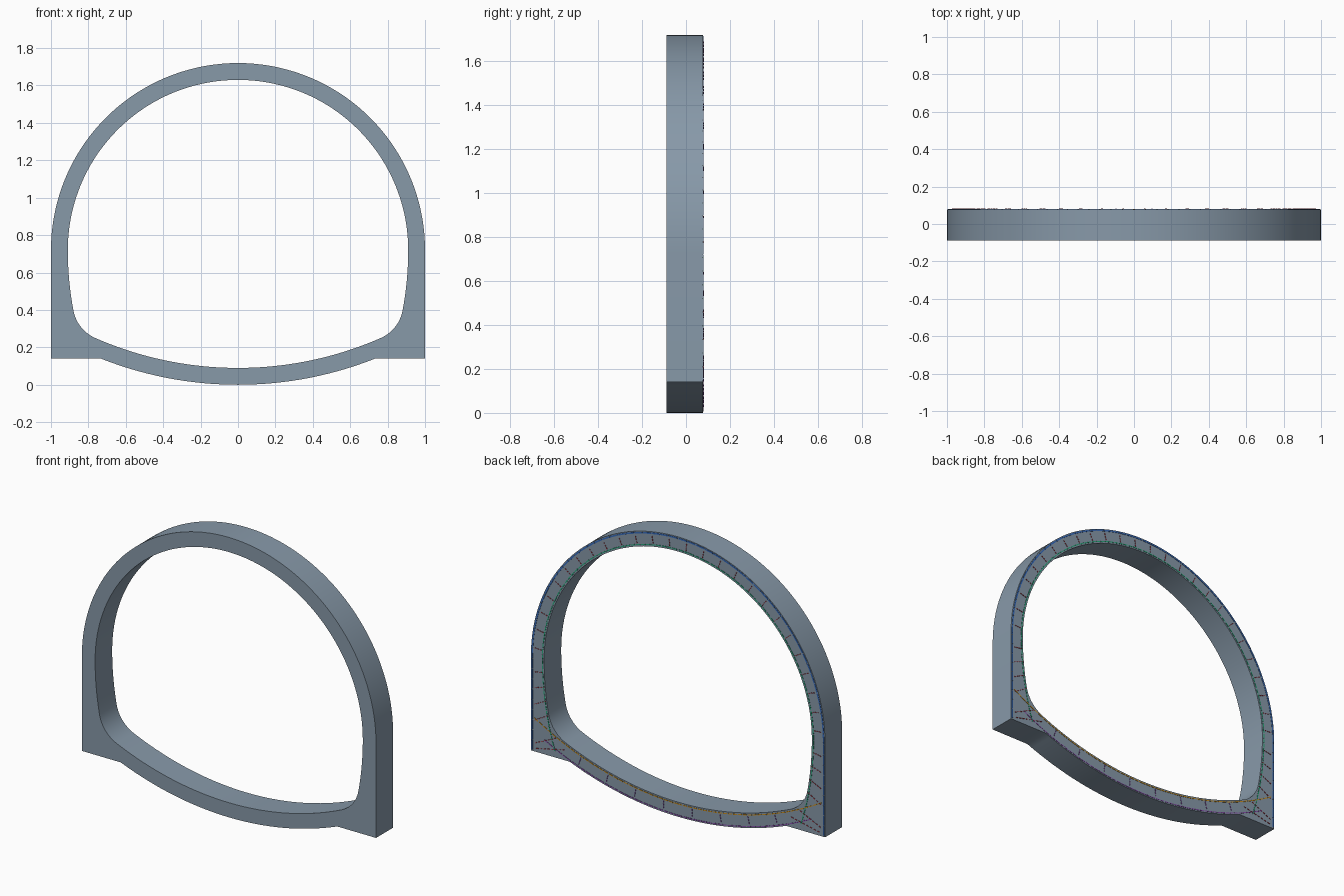
import bpy, bmesh
from math import sin, cos, pi, atan2, hypot, sqrt, radians

if "Cube" in bpy.data.objects:
    bpy.data.objects.remove(bpy.data.objects["Cube"])

FRONT, BACK = -0.088, 0.078


def material(name, rgb):
    m = bpy.data.materials.new(name)
    m.diffuse_color = (*rgb, 1)
    m.use_nodes = True
    m.node_tree.nodes["Principled BSDF"].inputs["Base Color"].default_value = m.diffuse_color
    return m


concrete = material("concrete grey", (0.244, 0.319, 0.396))
blue = material("bar blue", (0.04, 0.15, 0.5))
green = material("bar green", (0.02, 0.4, 0.2))
orange = material("bar orange", (0.6, 0.28, 0.015))
purple = material("bar purple", (0.25, 0.08, 0.42))
red = material("tie red", (0.42, 0.04, 0.06))


def arc(cx, cz, r, a0, a1, n):
    return [(cx + r * cos(a0 + (a1 - a0) * i / n), cz + r * sin(a0 + (a1 - a0) * i / n))
            for i in range(n + 1)]


def line(p, q, n):
    return [(p[0] + (q[0] - p[0]) * i / n, p[1] + (q[1] - p[1]) * i / n) for i in range(n + 1)]


def mirrored(half):
    """Close a right-hand half profile that runs from bottom centre to top centre."""
    return half + [(-x, z) for x, z in half[-2:0:-1]]


def build(name, bm, mat):
    me = bpy.data.meshes.new(name)
    bm.to_mesh(me)
    bm.free()
    me.materials.append(mat)
    ob = bpy.data.objects.new(name, me)
    bpy.context.collection.objects.link(ob)
    return ob


# Outer profile: curved floor underside, flat foot, straight wall, round arch
ARCH_Z, FLOOR_Z, FLOOR_R, FOOT_Z = 0.72, 1.99, 1.99, 0.141
foot = atan2(FOOT_Z - FLOOR_Z, sqrt(FLOOR_R ** 2 - (FLOOR_Z - FOOT_Z) ** 2))
out_floor = arc(0, FLOOR_Z, FLOOR_R, -pi / 2, foot, 20)
out_arch = arc(0, ARCH_Z, 1.0, 0, pi / 2, 36)
outer_half = out_floor + [(1.0, FOOT_Z)] + out_arch

# Inner profile: floor, rounded corner tangent to floor and side, side, arch
side_x, side_r, in_r, fr = -0.84, 1.75, 1.90, 0.20
d = hypot(side_x, FLOOR_Z - ARCH_Z)
r1, r2 = side_r - fr, in_r - fr
a = (r1 ** 2 - r2 ** 2 + d ** 2) / (2 * d)
h = sqrt(r1 ** 2 - a ** 2)
ux, uz = -side_x / d, (FLOOR_Z - ARCH_Z) / d
fx, fz = side_x + a * ux + h * uz, ARCH_Z + a * uz - h * ux
floor_end = atan2(fz - FLOOR_Z, fx)
side_end = atan2(fz - ARCH_Z, fx - side_x)
in_floor = arc(0, FLOOR_Z, in_r, -pi / 2, floor_end, 20)
in_corner = arc(fx, fz, fr, floor_end, side_end, 12)
in_side = arc(side_x, ARCH_Z, side_r, side_end, 0, 8)
in_arch = arc(0, ARCH_Z, 0.91, 0, pi / 2, 36)
inner_half = in_floor + in_corner[1:] + in_side[1:] + in_arch[1:]

# Lining ring: fill between both profiles and extrude to depth
bm = bmesh.new()
for loop in (mirrored(outer_half), mirrored(inner_half)):
    vs = [bm.verts.new((x, FRONT, z)) for x, z in loop]
    for i, v in enumerate(vs):
        bm.edges.new((v, vs[(i + 1) % len(vs)]))
bmesh.ops.triangle_fill(bm, edges=bm.edges[:], use_beauty=True, use_dissolve=False)
ext = bmesh.ops.extrude_face_region(bm, geom=bm.faces[:])
moved = [g for g in ext["geom"] if isinstance(g, bmesh.types.BMVert)]
bmesh.ops.translate(bm, verts=moved, vec=(0, BACK - FRONT, 0))
bmesh.ops.recalc_face_normals(bm, faces=bm.faces[:])
ring = build("tunnel_lining", bm, concrete)
bpy.context.view_layer.objects.active = ring
ring.select_set(True)
bpy.ops.object.shade_smooth_by_angle(angle=radians(25))
ring.select_set(False)


def strip(bm, p, q, width, rise):
    """Thin raised bar on the back face from p to q."""
    dx, dz = q[0] - p[0], q[1] - p[1]
    length = hypot(dx, dz)
    nx, nz = -dz / length * width / 2, dx / length * width / 2
    lo, hi = [[bm.verts.new((x, y, z)) for x, z in
               ((p[0] + nx, p[1] + nz), (q[0] + nx, q[1] + nz),
                (q[0] - nx, q[1] - nz), (p[0] - nx, p[1] - nz))]
              for y in (BACK - 0.001, BACK + rise)]
    bm.faces.new(hi)
    for i in range(4):
        j = (i + 1) % 4
        bm.faces.new((lo[i], lo[j], hi[j], hi[i]))


def bars(name, paths, mat, width=0.006, rise=0.002, fill=0.8):
    """Dashed bars following paths, on both sides."""
    bm = bmesh.new()
    for s in (1, -1):
        for path in paths:
            for (x0, z0), (x1, z1) in zip(path, path[1:]):
                strip(bm, (s * x0, z0),
                      (s * (x0 + fill * (x1 - x0)), z0 + fill * (z1 - z0)), width, rise)
    bmesh.ops.recalc_face_normals(bm, faces=bm.faces[:])
    build(name, bm, mat)


def polar(cx, cz, r, t):
    return (cx + r * cos(t), cz + r * sin(t))


# Reinforcement bars just inside the edges of the back face
bars("outer_bars", [line((0.991, 0.15), (0.991, 0.71), 9)
                    + arc(0, ARCH_Z, 0.991, 0, pi / 2, 26)], blue, 0.009, 0.002, 0.92)
low = side_end - 0.125
bars("inner_bars", [arc(side_x, ARCH_Z, side_r + 0.011, low, 0, 18)
                    + arc(0, ARCH_Z, 0.921, 0, pi / 2, 40)[1:]], green)
bars("floor_upper_bars", [arc(0, FLOOR_Z, in_r + 0.011, -pi / 2, floor_end + 0.125, 30)], orange)
bars("floor_lower_bars", [arc(0, FLOOR_Z, FLOOR_R - 0.009, -pi / 2, foot + 0.1, 28)], purple)

# Fine dotted cross ties between the bars of the arch, walls and floor
arch_ties = [line(polar(0, ARCH_Z, 0.93, t), polar(0, ARCH_Z, 0.98, t), 3)
             for t in [(i + 0.5) / 13 * pi / 2 for i in range(13)]]
wall_ties = [line((0.92 - 0.012 * i, 0.64 - 0.085 * i), (0.98, 0.63 - 0.1 * i), 4 + i // 2)
             for i in range(4)]
bars("cross_ties", arch_ties + wall_ties, red, 0.0035, 0.004, 0.55)
floor_ties = [line(polar(0, FLOOR_Z, 1.92, t), polar(0, FLOOR_Z, 1.972, t), 3)
              for t in [-pi / 2 + 0.05 + 0.1 * i for i in range(4)]]
bars("floor_ties", floor_ties, purple, 0.0035, 0.004, 0.6)

# Dotted diagonal ties fanning across each foot
bars("foot_ties", [line((0.77, 0.205), (0.975, 0.16), 8),
                   line((0.83, 0.26), (0.98, 0.19), 7)], red, 0.0035, 0.004, 0.55)
